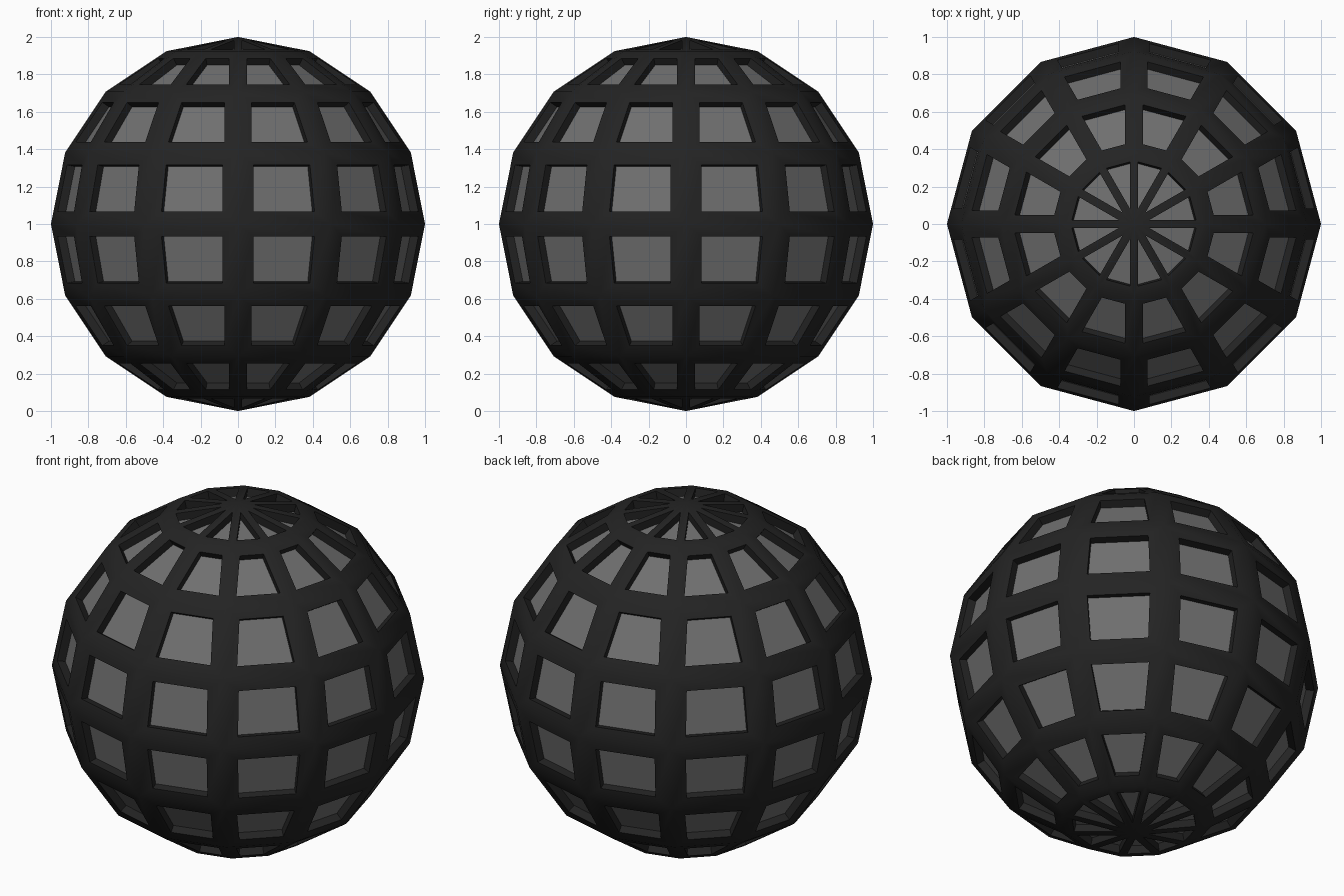
import bpy, bmesh, math
from mathutils import Vector

if "Cube" in bpy.data.objects:
    bpy.data.objects.remove(bpy.data.objects["Cube"], do_unlink=True)

SEGMENTS, RINGS = 12, 8
OPENING = 0.65   # window size relative to its facet
DEPTH = 0.045    # how far each window is recessed


def material(name, value):
    mat = bpy.data.materials.new(name)
    colour = (value, value, value, 1)
    mat.use_nodes = True
    mat.diffuse_color = colour
    bsdf = mat.node_tree.nodes["Principled BSDF"]
    bsdf.inputs["Base Color"].default_value = colour
    bsdf.inputs["Roughness"].default_value = 0.6
    return mat


# Faceted globe
bm = bmesh.new()
bmesh.ops.create_uvsphere(bm, u_segments=SEGMENTS, v_segments=RINGS, radius=1)
bm.normal_update()

# Window openings: shrink a copy of every facet about its own middle
panes = bmesh.ops.extrude_discrete_faces(bm, faces=bm.faces[:])["faces"]
for pane in panes:
    middle = pane.calc_center_median()
    for v in pane.verts:
        v.co = middle.lerp(v.co, OPENING)

# Recessed panes: push each window straight inward
panes = bmesh.ops.extrude_discrete_faces(bm, faces=panes)["faces"]
bm.normal_update()
for pane in panes:
    inward = pane.normal * -DEPTH
    bmesh.ops.translate(bm, verts=pane.verts[:], vec=inward)
    pane.material_index = 1

# Stand the globe on the ground
bmesh.ops.translate(bm, verts=bm.verts[:], vec=Vector((0, 0, 1)))
bm.normal_update()

mesh = bpy.data.meshes.new("lattice_globe")
bm.to_mesh(mesh)
bm.free()
mesh.materials.append(material("black frame", 0.017))
mesh.materials.append(material("grey pane", 0.16))

globe = bpy.data.objects.new("lattice_globe", mesh)
bpy.context.collection.objects.link(globe)
bpy.ops.object.select_all(action='DESELECT')
globe.select_set(True)
bpy.context.view_layer.objects.active = globe
bpy.ops.object.shade_smooth_by_angle(angle=math.radians(35))
